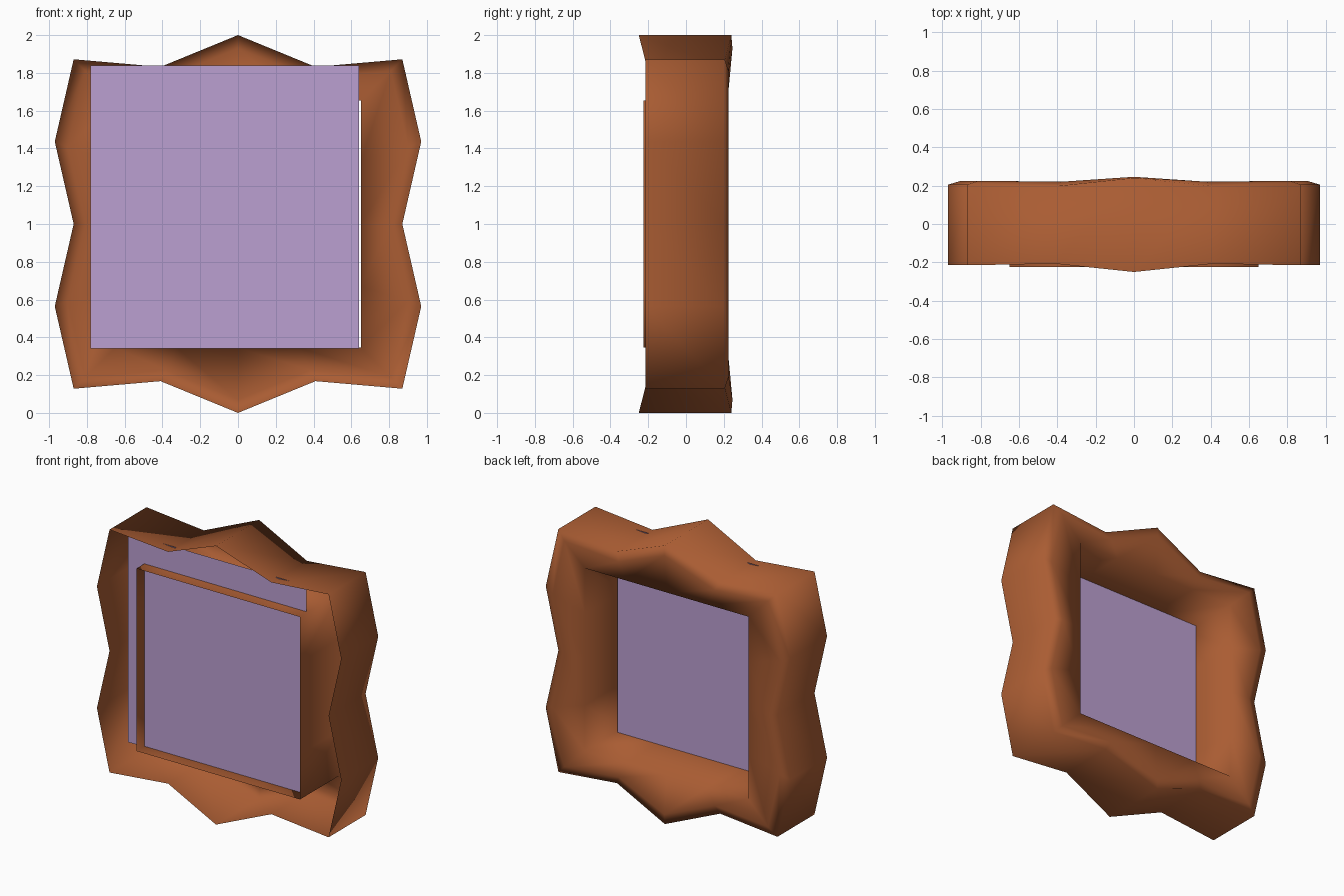
import bpy
import bmesh

if "Cube" in bpy.data.objects:
    bpy.data.objects.remove(bpy.data.objects["Cube"], do_unlink=True)


def make_material(name, rgb):
    mat = bpy.data.materials.new(name)
    mat.use_nodes = True
    color = (*rgb, 1.0)
    mat.diffuse_color = color
    mat.node_tree.nodes["Principled BSDF"].inputs["Base Color"].default_value = color
    return mat


def make_object(name, bm, mat, smooth=False):
    mesh = bpy.data.meshes.new(name)
    bm.to_mesh(mesh)
    bm.free()
    mesh.materials.append(mat)
    for poly in mesh.polygons:
        poly.use_smooth = smooth
    obj = bpy.data.objects.new(name, mesh)
    bpy.context.collection.objects.link(obj)
    return obj


def full_loop(quarter):
    """Mirror a top-to-right quarter (x, z, flare) into a clockwise closed loop."""
    half = quarter + [(x, -z, f) for x, z, f in reversed(quarter[:-1])]
    return half + [(-x, z, f) for x, z, f in reversed(half[1:-1])]


brown = make_material("warm wood brown", (0.40, 0.108, 0.033))
lilac = make_material("lilac picture", (0.50, 0.35, 0.64))

# Wavy outer outline and straight opening, both around the middle height
outer = full_loop([(0, 1, 0.035), (0.41, 0.832, -0.008), (0.87, 0.872, 0),
                   (0.97, 0.436, 0), (0.87, 0, 0)])
inner = full_loop([(0, 0.655, 0), (0.325, 0.655, 0), (0.65, 0.655, 0),
                   (0.65, 0.33, 0), (0.65, 0, 0)])

# Frame: outer wall, rounded back edge, back face, then opening sleeve; open in front
# Each ring: outline, scale, depth, flare factor
rings = [(outer, 1.0, -0.215, -1.0),
         (outer, 1.0, 0.205, 1.0),
         (outer, 0.93, 0.225, 0.6),
         (inner, 1.0, 0.22, 0),
         (inner, 1.0, -0.225, 0)]
bm = bmesh.new()
loops = [[bm.verts.new((x * s, y + f * k, 1 + z * s)) for x, z, f in outline]
         for outline, s, y, k in rings]
count = len(outer)
for a, b in zip(loops, loops[1:]):
    for i in range(count):
        j = (i + 1) % count
        bm.faces.new((a[i], a[j], b[j], b[i]))
make_object("picture_frame", bm, brown, smooth=True)

# Picture: a thin sheet set off-centre through the opening sleeve
bm = bmesh.new()
left, right, low, high, depth = -0.78, 0.64, 0.34, 1.84, -0.135
bm.faces.new([bm.verts.new((x, depth, z)) for x, z in
              ((left, low), (right, low), (right, high), (left, high))])
make_object("picture_sheet", bm, lilac)
